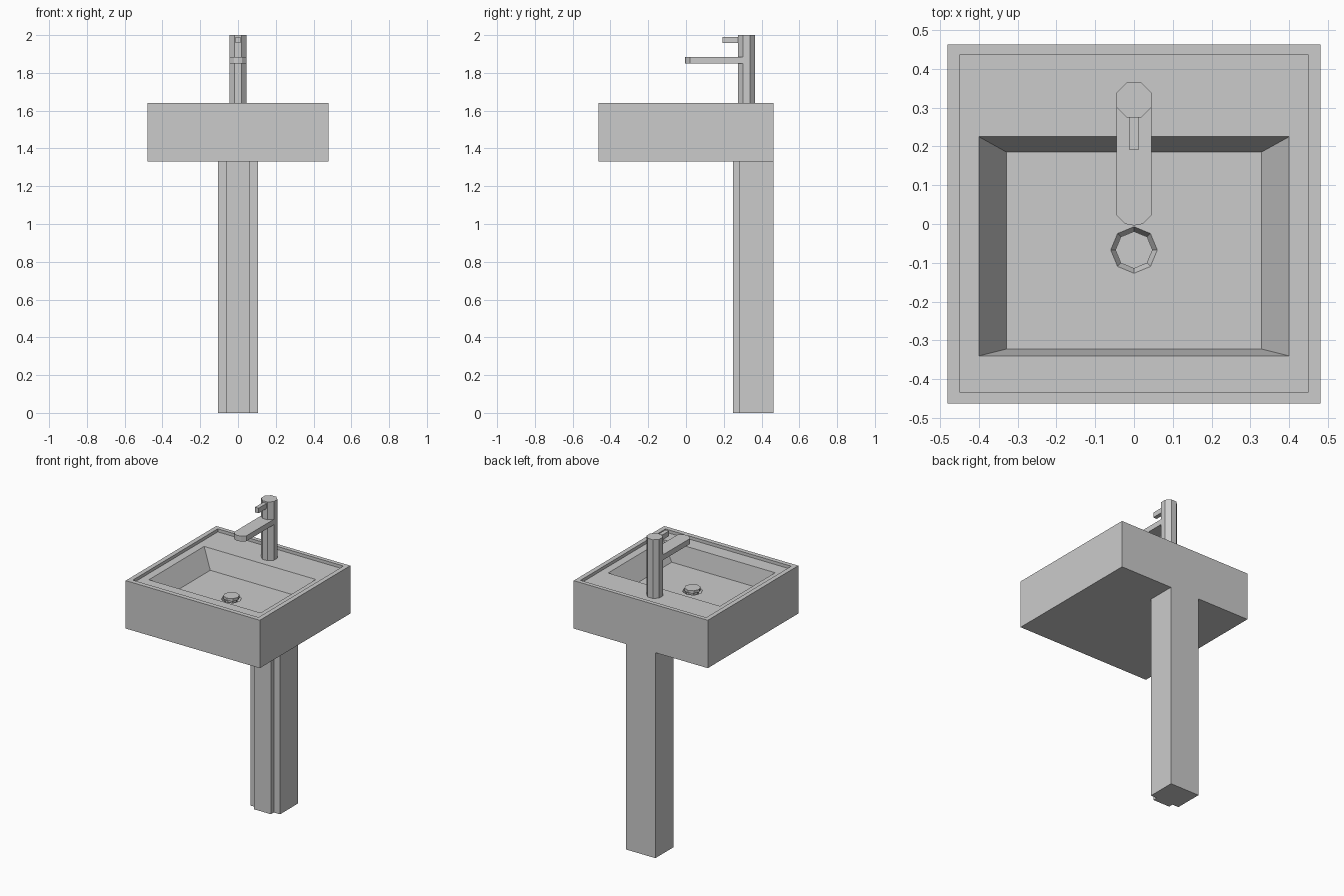
import bpy, bmesh, math

if "Cube" in bpy.data.objects:
    bpy.data.objects.remove(bpy.data.objects["Cube"])

mat = bpy.data.materials.new("light grey ceramic")
mat.diffuse_color = (0.6, 0.6, 0.6, 1)
mat.use_nodes = True
mat.node_tree.nodes["Principled BSDF"].inputs["Base Color"].default_value = mat.diffuse_color


def loft(name, rings):
    """Skin a stack of equal-length rings of 3D points, capping both ends."""
    bm = bmesh.new()
    vr = [[bm.verts.new(p) for p in r] for r in rings]
    n = len(vr[0])
    for a, b in zip(vr, vr[1:]):
        for i in range(n):
            j = (i + 1) % n
            bm.faces.new((a[i], a[j], b[j], b[i]))
    bm.faces.new(vr[0])
    bm.faces.new(vr[-1])
    bmesh.ops.recalc_face_normals(bm, faces=bm.faces[:])
    me = bpy.data.meshes.new(name)
    bm.to_mesh(me)
    bm.free()
    me.materials.append(mat)
    ob = bpy.data.objects.new(name, me)
    bpy.context.collection.objects.link(ob)
    return ob


def rect(x, y0, y1, z):
    return [(-x, y0, z), (x, y0, z), (x, y1, z), (-x, y1, z)]


def octagon(r, cy, z, turn=0.0):
    return [(r * math.cos(turn + k * math.pi / 4),
             cy + r * math.sin(turn + k * math.pi / 4), z) for k in range(8)]


def extrude(name, pts, z0, z1):
    return loft(name, [[(x, y, z) for x, y in pts] for z in (z0, z1)])


FLOOR = 1.50
DRAIN_Y = -0.067

# basin: outer box, raised rim, deck, sloped bowl
basin = loft("basin", [
    rect(0.48, -0.463, 0.463, 1.33),
    rect(0.48, -0.463, 0.463, 1.64),
    rect(0.45, -0.433, 0.436, 1.64),
    rect(0.45, -0.433, 0.436, 1.62),
    rect(0.40, -0.34, 0.225, 1.62),
    rect(0.328, -0.322, 0.185, FLOOR),
])

# funnel-shaped drain hole cut into the bowl floor
cutter = loft("drain_cutter", [
    octagon(0.042, DRAIN_Y, FLOOR - 0.035),
    octagon(0.060, DRAIN_Y, FLOOR),
    octagon(0.060, DRAIN_Y, FLOOR + 0.03),
])
cutter.hide_render = True
cutter.hide_viewport = True
mod = basin.modifiers.new("drain_hole", 'BOOLEAN')
mod.operation = 'DIFFERENCE'
mod.solver = 'EXACT'
mod.object = cutter

# drain plug standing slightly proud of the floor
loft("drain_plug", [
    octagon(0.035, DRAIN_Y, FLOOR - 0.035),
    octagon(0.035, DRAIN_Y, FLOOR),
    octagon(0.048, DRAIN_Y, FLOOR + 0.004),
    octagon(0.048, DRAIN_Y, FLOOR + 0.022),
])

# pedestal with stepped front
extrude("pedestal", [(-0.105, 0.463), (-0.105, 0.28), (-0.06, 0.28), (-0.06, 0.25),
                     (0.06, 0.25), (0.06, 0.28), (0.105, 0.28), (0.105, 0.463)], 0, 1.33)

# tap: octagonal body, flat spout with rounded tip, small lever
R = 0.045 / math.cos(math.pi / 8)
loft("tap_body", [octagon(R, 0.32, z, math.pi / 8) for z in (1.62, 2.0)])
extrude("tap_spout", [(-0.045, 0.305), (-0.045, 0.022), (-0.022, 0.0), (0, -0.004),
                      (0.022, 0.0), (0.045, 0.022), (0.045, 0.305)], 1.85, 1.885)
loft("tap_lever", [rect(0.013, 0.192, 0.29, z) for z in (1.957, 1.99)])
